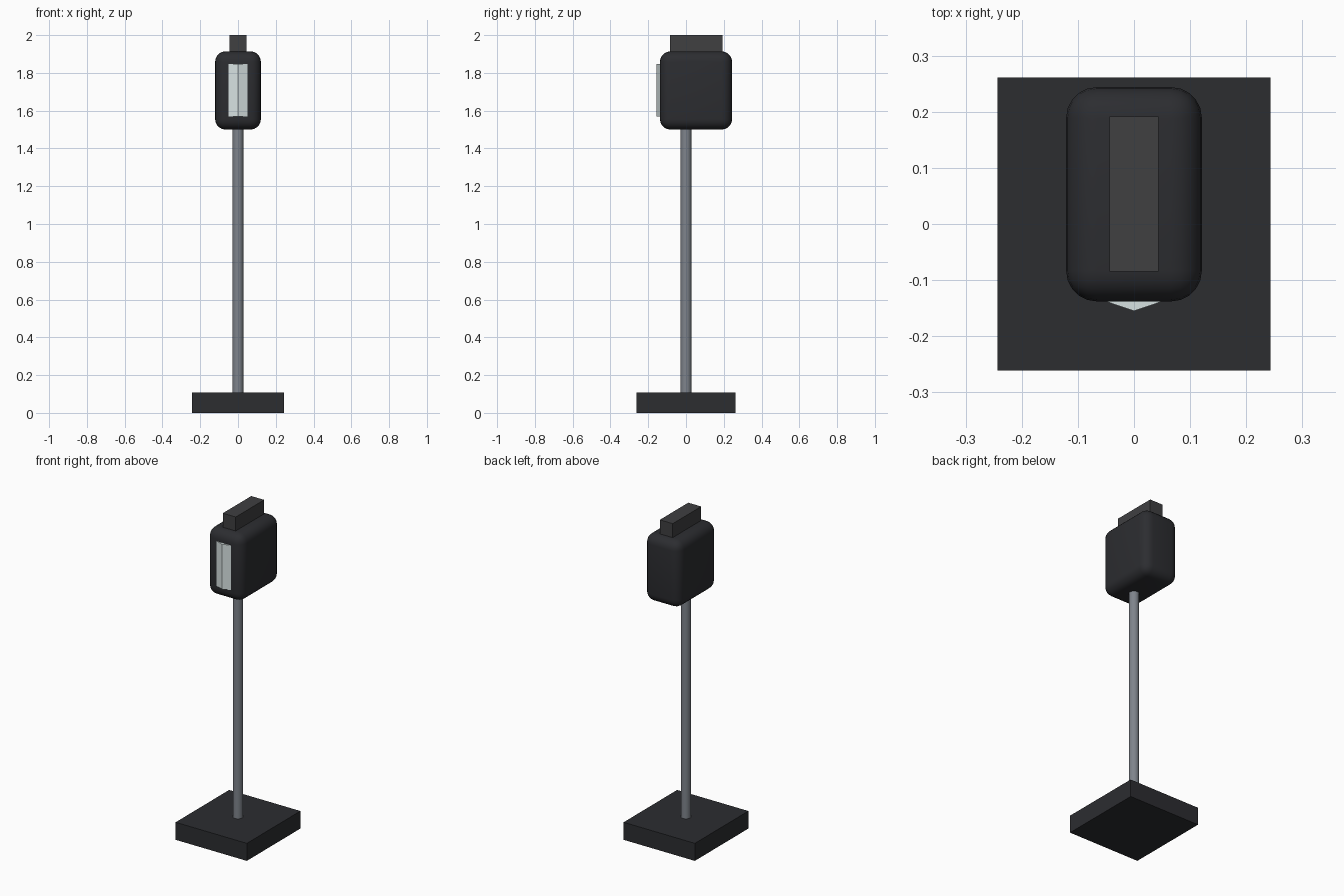
import bpy, bmesh, math

if "Cube" in bpy.data.objects:
    bpy.data.objects.remove(bpy.data.objects["Cube"])


def material(name, rgb):
    m = bpy.data.materials.new(name)
    m.diffuse_color = (*rgb, 1)
    m.use_nodes = True
    m.node_tree.nodes["Principled BSDF"].inputs["Base Color"].default_value = m.diffuse_color
    return m


BLACK = material("black", (0.025, 0.026, 0.03))
CHARCOAL = material("charcoal", (0.05, 0.05, 0.053))
STEEL = material("steel", (0.21, 0.23, 0.26))
GLASS = material("pale_glass", (0.68, 0.76, 0.76))


def box(name, lo, hi, mat, bevel=0.0):
    """Box between two corners, optionally with smooth rounded edges."""
    bpy.ops.mesh.primitive_cube_add(size=1, location=[(a + b) / 2 for a, b in zip(lo, hi)])
    ob = bpy.context.object
    ob.name = name
    ob.scale = [b - a for a, b in zip(lo, hi)]
    bpy.ops.object.transform_apply(location=False, rotation=False, scale=True)
    ob.data.materials.append(mat)
    if bevel:
        mod = ob.modifiers.new("rounding", 'BEVEL')
        mod.width = bevel
        mod.segments = 5
        bpy.ops.object.modifier_apply(modifier=mod.name)
        bpy.ops.object.shade_smooth_by_angle(angle=math.radians(35))
    return ob


# Floor plate
box("base", (-0.243, -0.261, 0), (0.243, 0.261, 0.108), BLACK)

# Upright pole
bpy.ops.mesh.primitive_cylinder_add(vertices=20, radius=0.029, depth=1.44, location=(0, 0, 0.82))
pole = bpy.context.object
pole.name = "pole"
pole.data.materials.append(STEEL)
bpy.ops.object.shade_smooth_by_angle(angle=math.radians(35))

# Rounded lamp housing and top block
box("housing", (-0.121, -0.138, 1.5), (0.121, 0.244, 1.914), BLACK, 0.055)
box("top_block", (-0.044, -0.085, 1.9), (0.044, 0.192, 2.0), CHARCOAL)

# Front window: shallow pointed prism
profile = [(-0.053, -0.12), (-0.053, -0.137), (0, -0.155), (0.053, -0.137), (0.053, -0.12)]
bm = bmesh.new()
face = bm.faces.new([bm.verts.new((x, y, 1.57)) for x, y in profile])
ext = bmesh.ops.extrude_face_region(bm, geom=[face])
bmesh.ops.translate(bm, vec=(0, 0, 0.277),
                    verts=[g for g in ext["geom"] if isinstance(g, bmesh.types.BMVert)])
bmesh.ops.recalc_face_normals(bm, faces=bm.faces)
mesh = bpy.data.meshes.new("front_window")
bm.to_mesh(mesh)
bm.free()
mesh.materials.append(GLASS)
bpy.context.collection.objects.link(bpy.data.objects.new("front_window", mesh))
